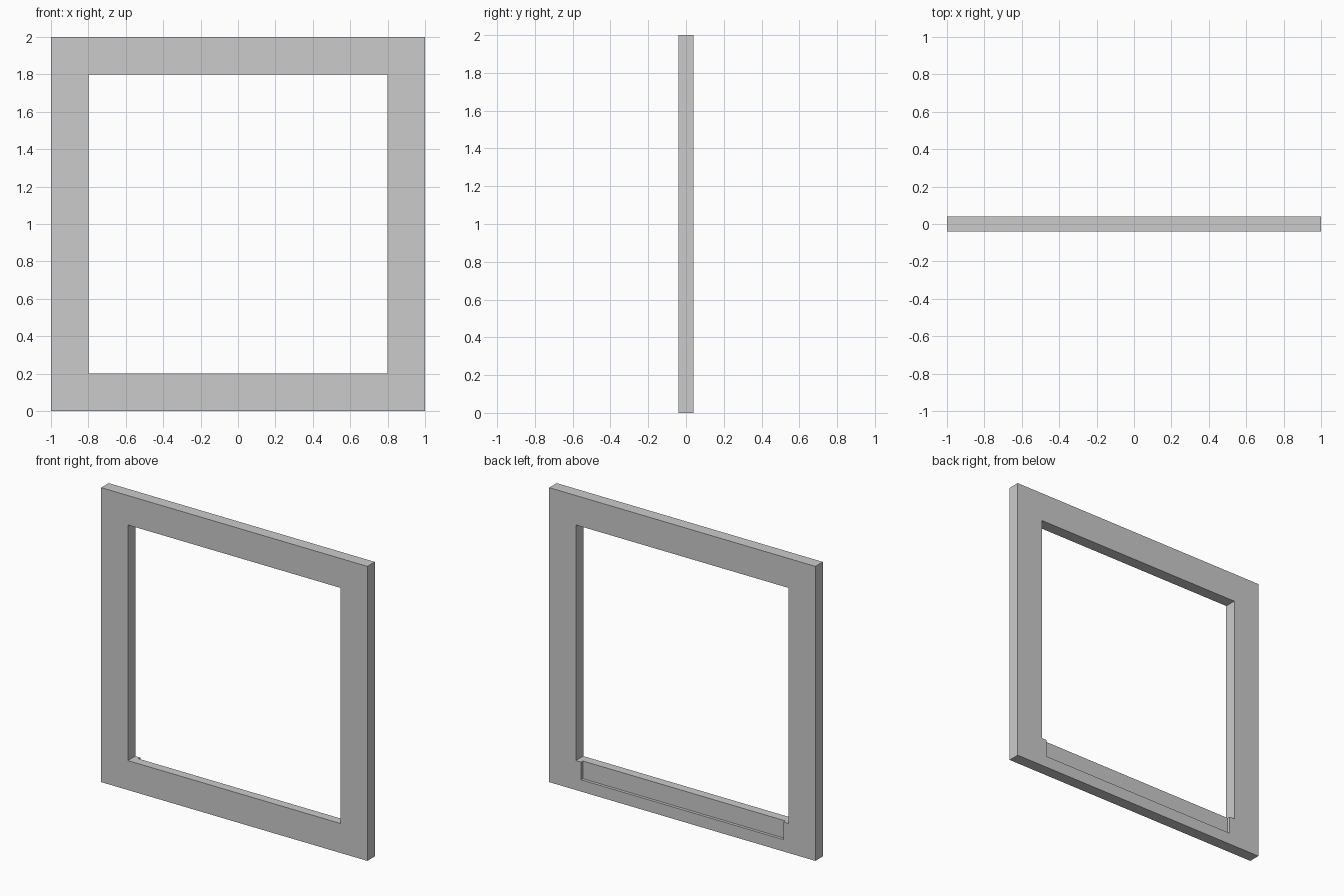
import bpy

if "Cube" in bpy.data.objects:
    bpy.data.objects.remove(bpy.data.objects["Cube"])


def box(name, x, y, z):
    """Axis-aligned box from (min, max) ranges."""
    bpy.ops.mesh.primitive_cube_add(size=1)
    ob = bpy.context.object
    ob.name = name
    for v in ob.data.vertices:
        v.co = [r[0] if c < 0 else r[1] for c, r in zip(v.co, (x, y, z))]
    return ob


def cut(target, cutter):
    """Subtract the cutter, then remove it."""
    mod = target.modifiers.new(cutter.name, 'BOOLEAN')
    mod.operation = 'DIFFERENCE'
    mod.solver = 'EXACT'
    mod.object = cutter
    bpy.context.view_layer.objects.active = target
    bpy.ops.object.modifier_apply(modifier=mod.name)
    bpy.data.objects.remove(cutter)


# Square frame slab
frame = box("window_frame", (-1, 1), (-0.04, 0.04), (0, 2))

# Through opening
cut(frame, box("opening_cutter", (-0.8, 0.8), (-0.2, 0.2), (0.2, 1.8)))

# Shallow recess in the back of the bottom rail, open at the top
cut(frame, box("recess_cutter", (-0.76, 0.76), (0.02, 0.2), (0.08, 0.4)))
